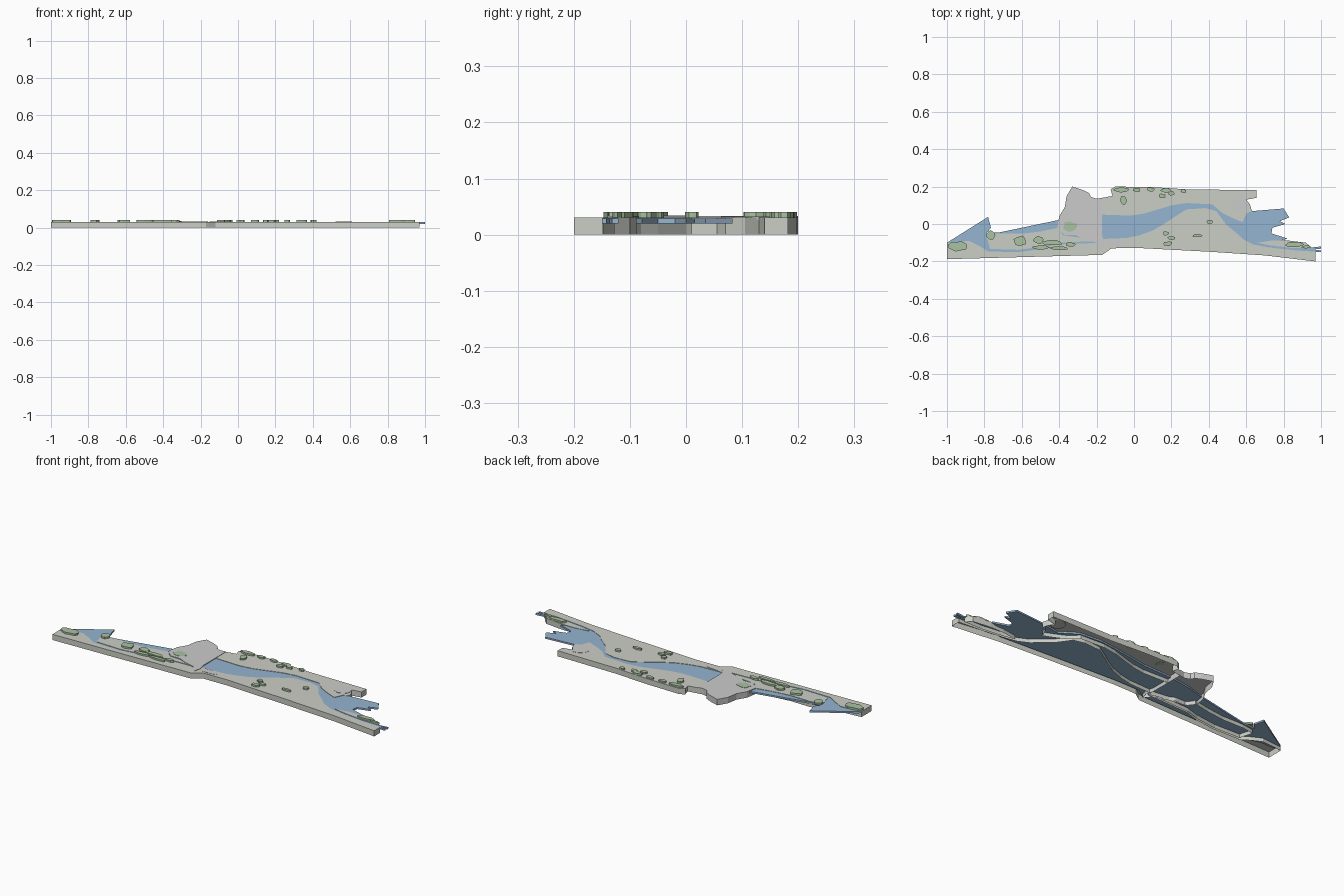
import bpy, bmesh, math, random

random.seed(4)


def material(name, rgb):
    m = bpy.data.materials.new(name)
    m.diffuse_color = (*rgb, 1)
    return m


LAND = material("land", (0.60, 0.62, 0.56))
TOWN = material("town", (0.56, 0.55, 0.56))
WATER = material("water", (0.30, 0.46, 0.64))
GREEN = material("green", (0.40, 0.54, 0.36))


def slab(name, outlines, z0, z1, mat, closed=True):
    """Flat plates extruded from z0 to z1; open ones have no underside."""
    bm = bmesh.new()
    for pts in outlines:
        low = [bm.verts.new((x, y, z0)) for x, y in pts]
        top = [bm.verts.new((x, y, z1)) for x, y in pts]
        n = len(pts)
        for i in range(n):
            j = (i + 1) % n
            bm.faces.new((low[i], low[j], top[j], top[i]))
        bm.faces.new(top)
        if closed:
            bm.faces.new(low[::-1])
    bmesh.ops.recalc_face_normals(bm, faces=bm.faces)
    me = bpy.data.meshes.new(name)
    bm.to_mesh(me)
    bm.free()
    me.materials.append(mat)
    ob = bpy.data.objects.new(name, me)
    bpy.context.collection.objects.link(ob)
    return ob


def blob(cx, cy, rx, ry, n=11):
    """Irregular rounded outline."""
    out = []
    for i in range(n):
        a = 2 * math.pi * i / n
        r = random.uniform(0.8, 1.15)
        out.append((cx + rx * r * math.cos(a), min(cy + ry * r * math.sin(a), 0.2)))
    return out


# Land south of the river, running the whole length
south_bank = [(-1, -.188), (-.6, -.177), (-.17, -.165), (-.155, -.155), (-.12, -.13), (.02, -.128),
              (.4, -.148), (.7, -.168), (.97, -.2), (.97, -.148), (.85, -.14), (.72, -.125),
              (.64, -.11), (.58, -.08), (.55, -.05), (.49, 0), (.44, .07), (.38, .085), (.28, .078),
              (.22, .04), (.16, 0), (.1, -.035), (.03, -.06), (-.04, -.075), (-.17, -.08),
              (-.17, -.1), (-.42, -.11), (-.5, -.135), (-.62, -.15), (-.78, -.147), (-.83, -.115),
              (-.88, -.09), (-1, -.1)]
# Land north of the river
north_bank = [(-.17, .05), (-.02, .045), (.05, .055), (.12, .075), (.2, .1), (.28, .112),
              (.42, .105), (.47, .06), (.53, .03), (.58, .01), (.6, .055), (.63, .07), (.62, .105),
              (.6, .13), (.655, .14), (.655, .182), (.3, .184), (.1, .197), (-.1, .2),
              (-.125, .185), (-.115, .15), (-.17, .14)]
# Land between the western river and its side stream
west_bank = [(-.79, -.06), (-.72, -.05), (-.6, -.052), (-.5, -.04), (-.4, -.02), (-.38, -.06),
             (-.17, -.09), (-.42, -.1), (-.5, -.123), (-.62, -.138), (-.77, -.133)]
# Land spit at the east end
east_spit = [(.66, -.1), (.74, -.088), (.82, -.088), (.92, -.1), (.95, -.128), (.84, -.128), (.72, -.113)]
slab("land", [south_bank, north_bank, west_bank, east_spit], 0, .031, LAND, closed=False)

# Built-up districts
town_centre = [(-.41, -.02), (-.4, .04), (-.37, .09), (-.36, .15), (-.33, .2), (-.27, .18), (-.24, .165),
               (-.23, .145), (-.2, .135), (-.17, .14), (-.17, -.06), (-.16, -.1), (-.17, -.14),
               (-.2, -.1), (-.27, -.08), (-.31, -.06), (-.37, -.06)]
slab("town", [town_centre], 0, .033, TOWN, closed=False)
slab("suburbs", [blob(.57, .11, .045, .045), blob(-.1, -.1, .05, .02)], .026, .0325, TOWN)

# Water sheet, reaching under the land on the south side
water = [(-1, -.1), (-.78, .038), (-.765, -.02), (-.79, -.05), (-.72, -.045), (-.4, .022), (-.3, .05),
         (-.17, .07), (0, .075), (.15, .1), (.3, .12), (.43, .11), (.52, .05), (.62, .068),
         (.8, .083), (.83, .035), (.78, .015), (.81, 0), (.74, -.02), (.735, -.05), (.82, -.078),
         (.75, -.1), (.9, -.112), (.93, -.128), (1, -.12), (1, -.132), (.96, -.136), (1, -.142),
         (1, -.15), (.9, -.15), (.7, -.155), (.4, -.138), (.02, -.12), (-.13, -.12), (-.18, -.155),
         (-.6, -.165), (-.8, -.16), (-.9, -.13), (-.98, -.13)]
slab("water", [water], .02, .029, WATER)

# Raised parks and woods
parks = [(-.945, -.12, .05, .028), (-.765, -.06, .022, .025), (-.61, -.09, .035, .028),
         (-.51, -.085, .03, .02), (-.44, -.1, .06, .014), (-.5, -.125, .04, .012),
         (-.4, -.13, .05, .012), (-.34, -.11, .03, .012), (-.065, .183, .045, .013),
         (-.055, .125, .018, .026), (.015, .183, .02, .012), (.09, .185, .02, .011),
         (.17, .18, .025, .012), (.15, .15, .02, .012), (.2, .165, .018, .012),
         (.265, .175, .016, .011), (.17, -.05, .016, .012), (.2, -.075, .022, .01),
         (.18, -.105, .025, .012), (.34, -.062, .025, .01), (.405, .012, .016, .012),
         (.86, -.11, .05, .014), (.92, -.122, .025, .008)]
slab("parks", [blob(*p) for p in parks], .03, .04, GREEN)
# Low green in the town
slab("town_green", [blob(-.34, -.015, .04, .03)], .03, .0345, GREEN)
